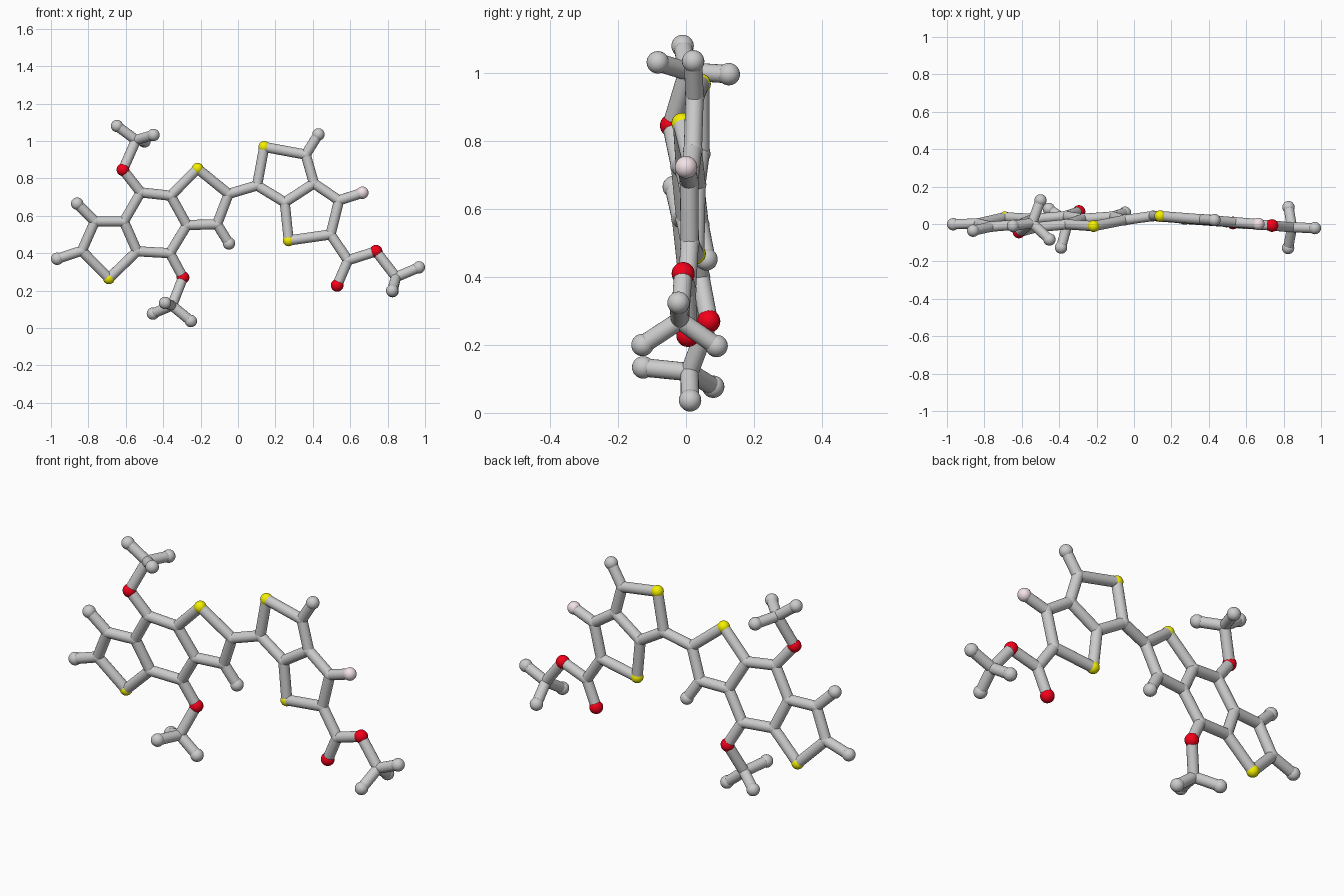
import bpy, bmesh
from mathutils import Vector

if "Cube" in bpy.data.objects:
    bpy.data.objects.remove(bpy.data.objects["Cube"])

STICK = 0.027


def material(name, rgb):
    m = bpy.data.materials.new(name)
    m.diffuse_color = (*rgb, 1)
    m.use_nodes = True
    m.node_tree.nodes["Principled BSDF"].inputs["Base Color"].default_value = m.diffuse_color
    return m


# kind letter -> part name, radius, material
KINDS = {
    "c": ("carbon_joint", 0.029, None),
    "h": ("end_ball", 0.033, None),
    "o": ("oxygen_ball", 0.034, material("red", (0.9, 0.0, 0.01))),
    "s": ("sulfur_ball", 0.031, material("yellow", (0.9, 0.87, 0.0))),
    "f": ("fluorine_ball", 0.033, material("pale_pink", (0.9, 0.76, 0.79))),
}


def make_mesh(name, build, mat=None):
    me = bpy.data.meshes.new(name)
    bm = bmesh.new()
    build(bm)
    for f in bm.faces:
        f.smooth = True
    bm.to_mesh(me)
    bm.free()
    if mat:
        me.materials.append(mat)
    return me


BALLS = {k: make_mesh(n, lambda bm, r=r: bmesh.ops.create_uvsphere(
    bm, u_segments=24, v_segments=14, radius=r), m) for k, (n, r, m) in KINDS.items()}
ROD = make_mesh("bond", lambda bm: bmesh.ops.create_cone(
    bm, cap_ends=False, segments=20, radius1=STICK, radius2=STICK, depth=1))


def place(name, mesh, loc):
    ob = bpy.data.objects.new(name, mesh)
    bpy.context.collection.objects.link(ob)
    ob.location = loc
    return ob


def bond(a, b):
    d = b - a
    ob = place("bond", ROD, (a + b) / 2)
    ob.rotation_mode = 'QUATERNION'
    ob.rotation_quaternion = d.to_track_quat('Z', 'Y')
    ob.scale = (1, 1, d.length)


# Both flat halves lie in slightly tilted planes: y = a + b*x + c*z
def build_half(atoms, chains, plane):
    a, b, c = plane
    pts = {}
    for name, (x, z) in atoms.items():
        pts[name] = Vector((x, a + b * x + c * z, z))
        place(KINDS[name[0]][0], BALLS[name[0]], pts[name])
    for chain in chains:
        names = chain.split()
        for p, q in zip(names, names[1:]):
            bond(pts[p], pts[q])
    return pts


# Left half: three fused rings
left = build_half({
    "h1": (-.967, .37), "c1": (-.835, .413), "c2": (-.765, .57), "h2": (-.86, .665),
    "s1": (-.69, .265), "c3": (-.54, .41), "c4": (-.61, .57), "c5": (-.52, .725),
    "c6": (-.36, .707), "c7": (-.273, .55), "c8": (-.364, .40), "s2": (-.216, .852),
    "c9": (-.05, .717), "c10": (-.112, .555), "h10": (-.048, .452),
    "o1": (-.615, .846), "o2": (-.294, .27),
}, ["h1 c1 c2 c4 c3 s1 c1", "h2 c2", "c4 c5 c6 c7 c8 c3", "c6 s2 c9 c10 c7",
    "c10 h10", "c5 o1", "c8 o2"], (.13, .08, -.146))

# Right half: two fused rings and the side branch
right = build_half({
    "c11": (.102, .762), "s3": (.14, .968), "c12": (.362, .927), "h12": (.43, 1.035),
    "c13": (.406, .773), "c14": (.25, .672), "s4": (.271, .468), "c15": (.495, .50),
    "c16": (.54, .682), "f1": (.665, .723), "c17": (.588, .362),
    "o3": (.53, .228), "o4": (.738, .41),
}, ["c11 s3 c12 c13 c14 c11", "c12 h12", "c14 s4 c15 c16 c13", "c16 f1",
    "c15 c17 o3", "c17 o4"], (.043, -.075, .01))

# Link between the halves
bond(left["c9"], right["c11"])


# Three-pronged end groups
def tripod(root, centre, tips):
    centre = Vector(centre)
    place("tripod_joint", BALLS["c"], centre)
    bond(root, centre)
    for t in tips:
        place("end_ball", BALLS["h"], t)
        bond(centre, Vector(t))


tripod(left["o1"], (-.545, .005, 1.005),
       [(-.647, -.01, 1.08), (-.452, -.083, 1.032), (-.50, .126, .997)])
tripod(left["o2"], (-.353, .01, .12),
       [(-.455, .08, .077), (-.252, .012, .037), (-.39, -.126, .134)])
tripod(right["o4"], (.845, -.018, .272),
       [(.967, -.022, .324), (.824, -.128, .20), (.826, .09, .197)])
